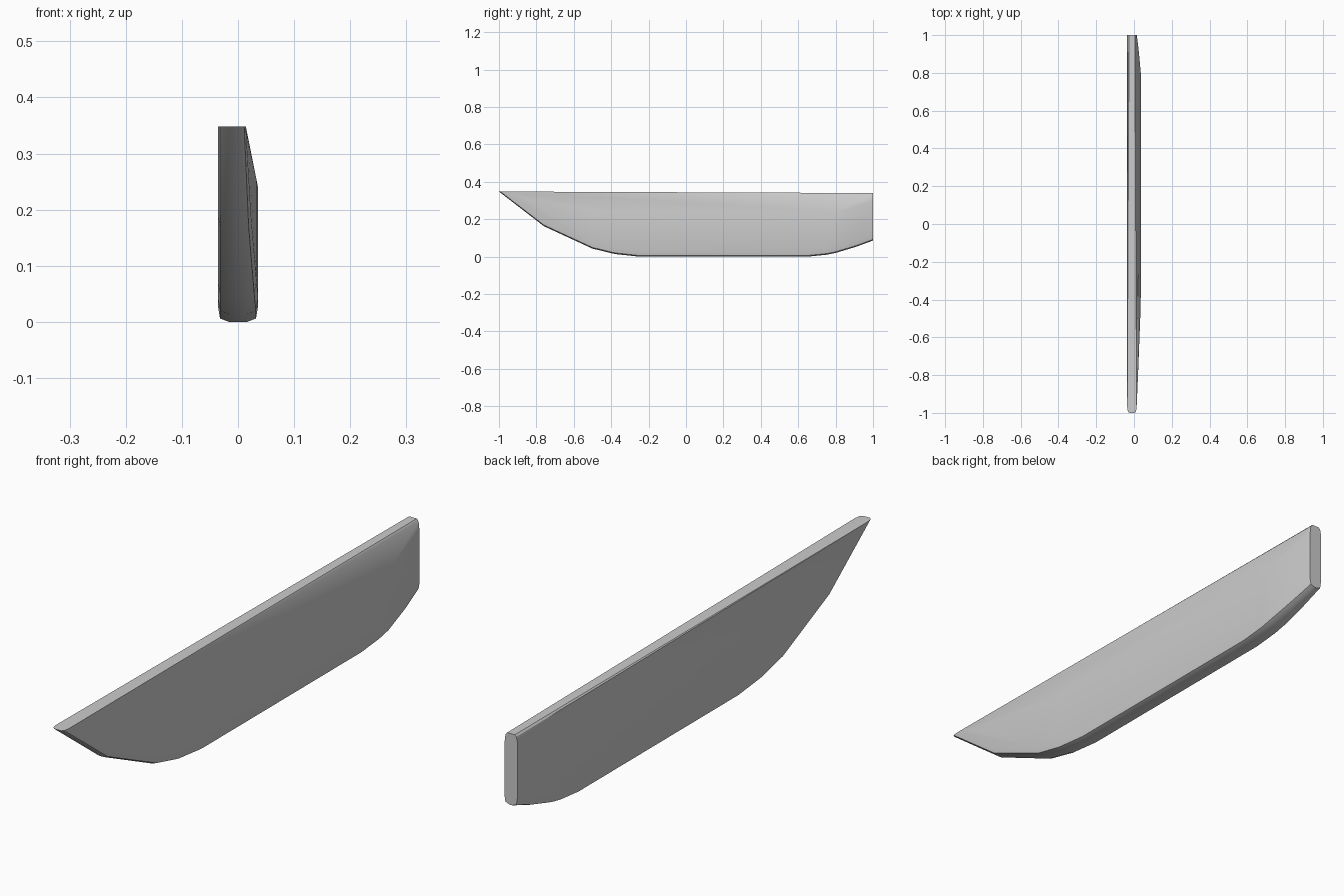
import bpy, bmesh, math

if "Cube" in bpy.data.objects:
    bpy.data.objects.remove(bpy.data.objects["Cube"])

LEFT = -0.036

# Keel stations: y, keel height, right-hand side x, top of the straight right side
stations = [
    (-0.88, 0.258, 0.018, 0.320),
    (-0.76, 0.165, 0.023, 0.300),
    (-0.50, 0.045, 0.033, 0.255),
    (-0.38, 0.016, 0.036, 0.240),
    (-0.25, 0.002, 0.036, 0.240),
    (0.65, 0.002, 0.036, 0.240),
    (0.75, 0.012, 0.036, 0.240),
    (0.80, 0.022, 0.036, 0.240),
    (0.91, 0.055, 0.026, 0.270),
    (1.00, 0.088, 0.015, 0.300),
]

points = []

# Rounded underside and flat flanks
for y, keel, right, shoulder in stations:
    for inset, rise in ((0.020, 0.0), (0.004, 0.006), (0.0, 0.03)):
        points += [(LEFT + inset, y, keel + rise), (right - inset, y, keel + rise)]
    points += [(right, y, shoulder)]

# Flat top with a rounded nose
for y, left, right in ((-1.0, -0.024, 0.003), (-0.993, -0.032, 0.011),
                       (-0.97, LEFT, 0.014)):
    points += [(left, y, 0.350), (right, y, 0.350)]

# Blunt tail with softened upper corners
points += [(LEFT, 1.0, 0.318), (-0.032, 1.0, 0.336), (-0.026, 1.0, 0.342),
           (0.004, 1.0, 0.342), (0.011, 1.0, 0.334)]

# Skin the stations into one closed convex hull
bm = bmesh.new()
for p in points:
    bm.verts.new(p)
result = bmesh.ops.convex_hull(bm, input=bm.verts[:])
loose = [v for v in bm.verts if not v.link_faces]
bmesh.ops.delete(bm, geom=loose, context='VERTS')
bmesh.ops.dissolve_limit(bm, angle_limit=math.radians(0.5),
                         verts=bm.verts[:], edges=bm.edges[:])
bmesh.ops.recalc_face_normals(bm, faces=bm.faces[:])
mesh = bpy.data.meshes.new("hull_board")
bm.to_mesh(mesh)
bm.free()

board = bpy.data.objects.new("hull_board", mesh)
bpy.context.collection.objects.link(board)
# Stand exactly on the ground
low = min(v.co.z for v in mesh.vertices)
for v in mesh.vertices:
    v.co.z -= low
bpy.context.view_layer.objects.active = board
board.select_set(True)
bpy.ops.object.shade_smooth_by_angle(angle=math.radians(30))
